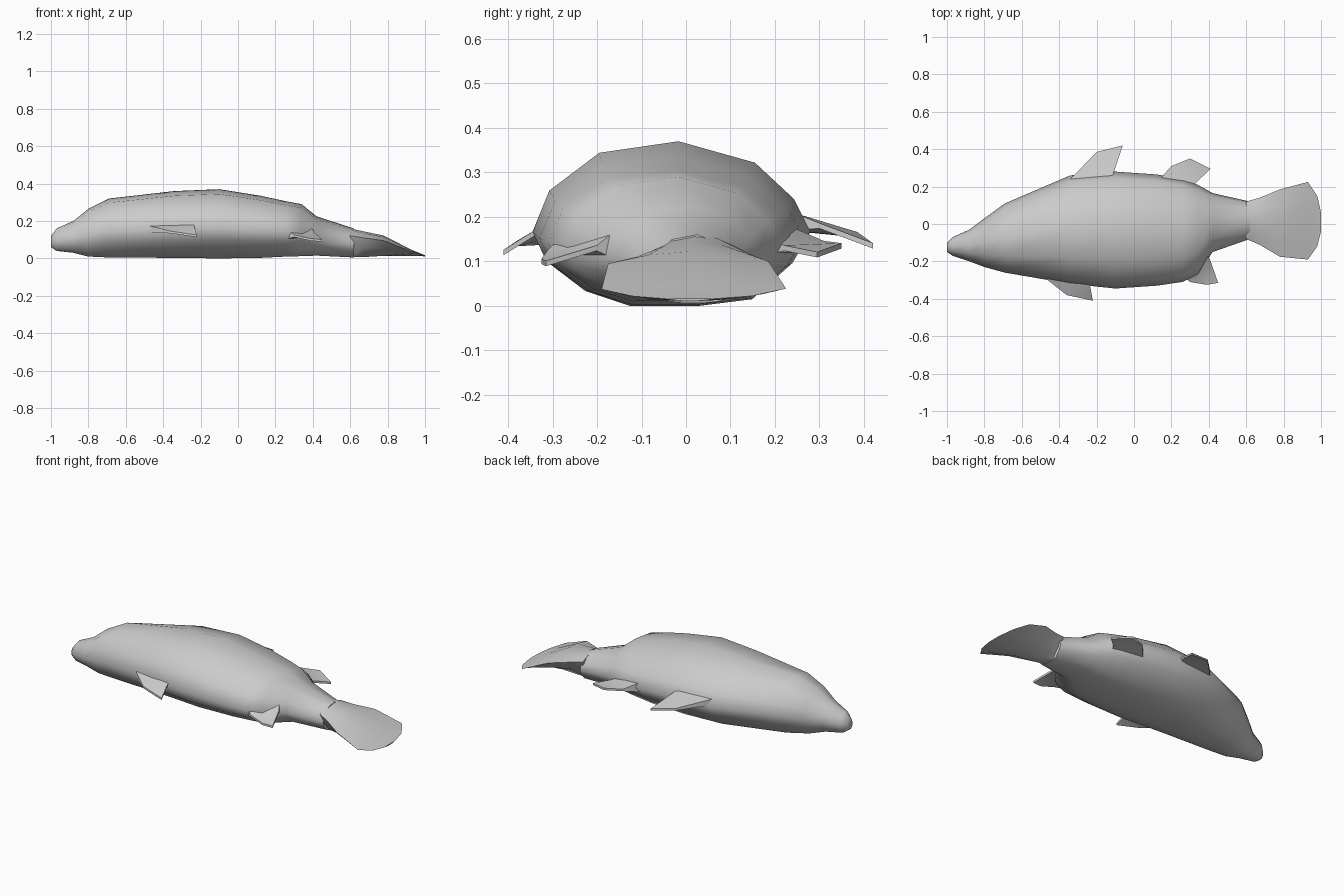
import bpy
import bmesh
import math
from mathutils import Vector

default = bpy.data.objects.get("Cube")
if default:
    bpy.data.objects.remove(default, do_unlink=True)

# Single pale grey skin
skin = bpy.data.materials.new("pale_grey_skin")
skin.use_nodes = True
colour = (0.6, 0.6, 0.6, 1.0)
skin.diffuse_color = colour
skin.node_tree.nodes["Principled BSDF"].inputs["Base Color"].default_value = colour


def finish(bm, name, angle):
    """Turn a bmesh into a smooth-shaded object with outward normals."""
    bmesh.ops.recalc_face_normals(bm, faces=bm.faces)
    mesh = bpy.data.meshes.new(name)
    bm.to_mesh(mesh)
    bm.free()
    mesh.materials.append(skin)
    obj = bpy.data.objects.new(name, mesh)
    bpy.context.collection.objects.link(obj)
    bpy.ops.object.select_all(action="DESELECT")
    obj.select_set(True)
    bpy.context.view_layer.objects.active = obj
    bpy.ops.object.shade_smooth_by_angle(angle=math.radians(angle))
    return obj


def loft(name, profile, stations, angle):
    """Skin a unit profile through stations of (x, y low, y high, z low, z high)."""
    bm = bmesh.new()
    rings = []
    for x, y_low, y_high, z_low, z_high in stations:
        middle, half = (y_low + y_high) / 2, (y_high - y_low) / 2
        rings.append([bm.verts.new((x, middle + u * half, z_low + v * (z_high - z_low)))
                      for u, v in profile])
    count = len(profile)
    for near, far in zip(rings, rings[1:]):
        for i in range(count):
            j = (i + 1) % count
            bm.faces.new((near[i], near[j], far[j], far[i]))
    bm.faces.new(rings[0])
    bm.faces.new(rings[-1])
    return finish(bm, name, angle)


def fin(name, outline, root_thickness, tip_thickness=0.012):
    """Tapered plate; the first and last outline points lie inside the body."""
    bm = bmesh.new()
    sheets = []
    for side in (1, -1):
        sheet = []
        for i, point in enumerate(outline):
            at_root = i in (0, len(outline) - 1)
            thickness = root_thickness if at_root else tip_thickness
            sheet.append(bm.verts.new(Vector(point) + Vector((0, 0, side * thickness / 2))))
        sheets.append(sheet)
        bm.faces.new(sheet)
    top, bottom = sheets
    for i in range(len(outline)):
        j = (i + 1) % len(outline)
        bm.faces.new((top[i], top[j], bottom[j], bottom[i]))
    bmesh.ops.triangulate(bm, faces=[f for f in bm.faces if len(f.verts) > 4])
    return finish(bm, name, 50)


# Body: plump section with a flat belly and a slightly uneven back
body_profile = [
    (-0.3, 0), (-0.62, 0.09), (-0.9, 0.27), (-1, 0.45), (-0.88, 0.7),
    (-0.52, 0.93), (0.05, 1), (0.6, 0.87), (0.88, 0.65), (1, 0.45),
    (0.87, 0.26), (0.58, 0.04), (0.2, 0),
]
body_stations = [
    (-1.0, -0.15, -0.1, 0.06, 0.12),
    (-0.97, -0.17, -0.07, 0.04, 0.16),
    (-0.88, -0.2, -0.03, 0.03, 0.2),
    (-0.8, -0.23, 0.03, 0.01, 0.265),
    (-0.69, -0.26, 0.11, 0.005, 0.32),
    (-0.34, -0.32, 0.26, 0.003, 0.36),
    (-0.1, -0.345, 0.28, 0, 0.37),
    (0.12, -0.33, 0.265, 0.003, 0.335),
    (0.26, -0.31, 0.24, 0.01, 0.305),
    (0.34, -0.27, 0.21, 0.012, 0.29),
    (0.42, -0.15, 0.165, 0.015, 0.225),
    (0.62, -0.08, 0.12, 0.005, 0.16),
]
loft("body", body_profile, body_stations, 60)

# Tail fluke: broad on top with a tapering keel below
tail_profile = [(-0.3, 0), (-0.75, 0.35), (-1, 0.75), (-0.5, 0.93), (0, 1),
                (0.5, 0.95), (1, 0.8), (0.75, 0.4), (0.3, 0)]
tail_stations = [
    (0.6, -0.08, 0.12, 0.007, 0.16),
    (0.67, -0.11, 0.14, 0.007, 0.145),
    (0.78, -0.175, 0.185, 0.014, 0.122),
    (0.93, -0.19, 0.225, 0.014, 0.045),
    (0.98, -0.12, 0.15, 0.012, 0.025),
    (1.0, -0.04, 0.06, 0.011, 0.017),
]
loft("tail_fluke", tail_profile, tail_stations, 45)

# Front flippers
fin("front_flipper_near",
    [(-0.5, -0.27, 0.16), (-0.36, -0.38, 0.14), (-0.22, -0.41, 0.12),
     (-0.235, -0.33, 0.17), (-0.25, -0.28, 0.18)], 0.04)
fin("front_flipper_far",
    [(-0.36, 0.22, 0.19), (-0.2, 0.385, 0.16), (-0.06, 0.42, 0.135),
     (-0.1, 0.3, 0.18), (-0.12, 0.24, 0.19)], 0.04)

# Rear flippers
fin("rear_flipper_near",
    [(0.22, -0.25, 0.14), (0.3, -0.31, 0.12), (0.39, -0.325, 0.1),
     (0.45, -0.315, 0.095), (0.41, -0.2, 0.13), (0.38, -0.14, 0.14)], 0.09)
fin("rear_flipper_far",
    [(0.12, 0.22, 0.15), (0.2, 0.31, 0.14), (0.3, 0.35, 0.135),
     (0.41, 0.295, 0.115), (0.33, 0.22, 0.13), (0.3, 0.15, 0.14)], 0.07)
